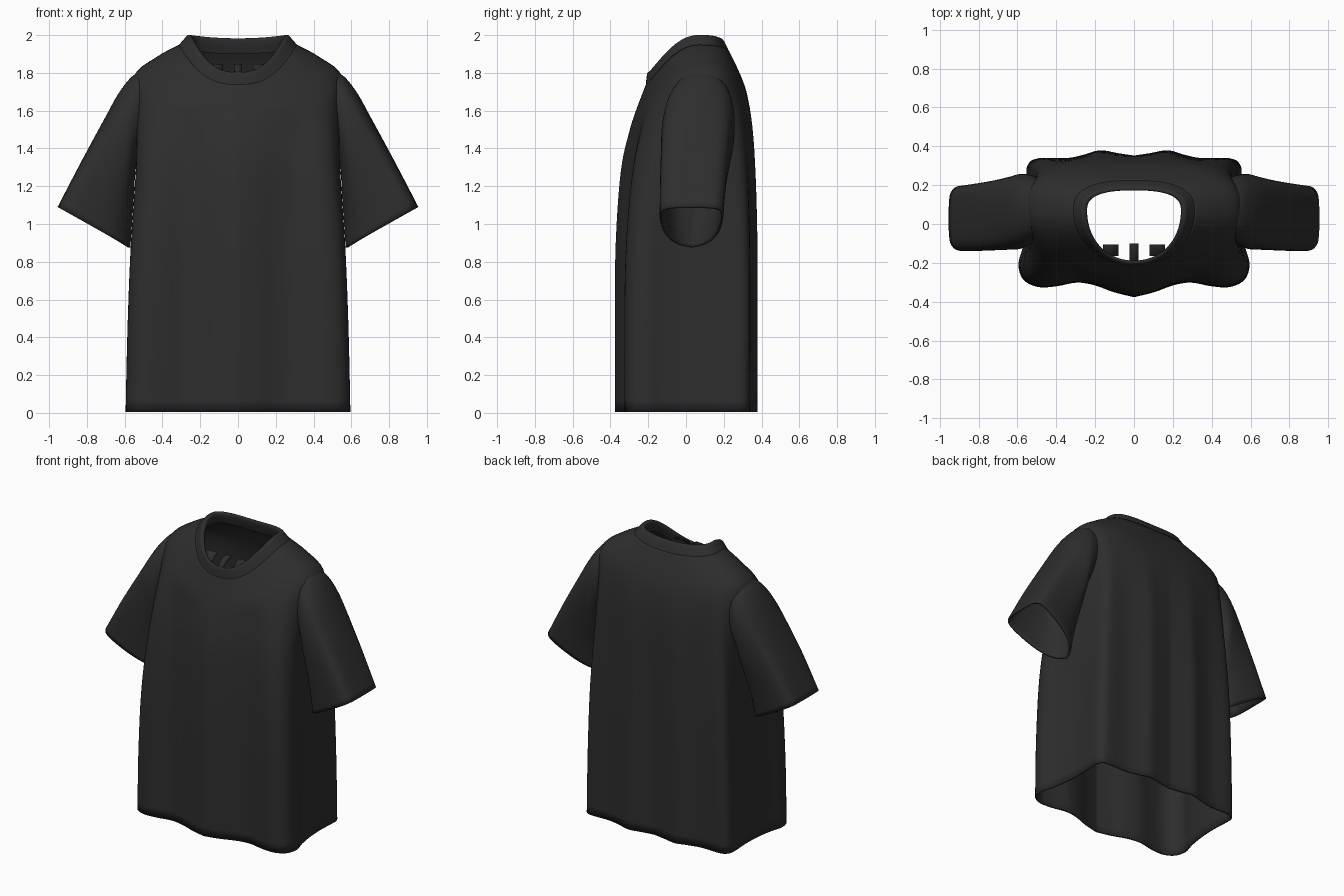
import bpy, math

if "Cube" in bpy.data.objects:
    bpy.data.objects.remove(bpy.data.objects["Cube"])

fabric = bpy.data.materials.new("charcoal fabric")
fabric.diffuse_color = (0.027, 0.027, 0.027, 1)
fabric.use_nodes = True
fabric.node_tree.nodes["Principled BSDF"].inputs["Base Color"].default_value = fabric.diffuse_color


def spline(pts, steps):
    """Catmull-Rom resampling of tuples of any length."""
    out = []
    for i in range(len(pts) - 1):
        p0, p1, p2 = pts[max(i - 1, 0)], pts[i], pts[i + 1]
        p3 = pts[min(i + 2, len(pts) - 1)]
        for s in range(steps):
            t = s / steps
            out.append(tuple(
                0.5 * (2 * b + (c - a) * t + (2 * a - 5 * b + 4 * c - d) * t * t
                       + (3 * b - a - 3 * c + d) * t ** 3)
                for a, b, c, d in zip(p0, p1, p2, p3)))
    return out + [tuple(pts[-1])]


def loft(name, rings, thickness=0.012, flip=False):
    n = len(rings[0])
    verts = [v for r in rings for v in r]
    faces = []
    for j in range(len(rings) - 1):
        for i in range(n):
            k = (i + 1) % n
            f = (j * n + i, j * n + k, (j + 1) * n + k, (j + 1) * n + i)
            faces.append(f[::-1] if flip else f)
    me = bpy.data.meshes.new(name)
    me.from_pydata(verts, [], faces)
    me.materials.append(fabric)
    ob = bpy.data.objects.new(name, me)
    bpy.context.collection.objects.link(ob)
    me.shade_smooth()
    if thickness:
        mod = ob.modifiers.new("cloth thickness", 'SOLIDIFY')
        mod.thickness = thickness
        mod.offset = -1
    return ob


def mirrored(half):
    return half + [(-x, y) for x, y in half[-2:0:-1]]


# Draped hem outline, front centre round to back centre (unit size)
hem = mirrored(spline([
    (0, -1), (.18, -.93), (.34, -.84), (.5, -.8), (.68, -.85), (.84, -.86),
    (.96, -.76), (1, -.55), (.96, -.3), (.93, 0), (.92, .35), (.93, .65),
    (.92, .82), (.84, .91), (.6, .91), (.44, .96), (.3, 1.02), (.15, .98),
    (0, .94)], 4))


def body_ring(w, front, back, yc, zf, zs, zb, k):
    """Outline blended (k) from draped hem to rounded neck shape."""
    ring = []
    for hx, hy in hem:
        a = math.atan2(hy, hx)
        c, s = math.cos(a), math.sin(a)
        p = 2.1 if s < 0 else 2.6
        r = (abs(c) ** p + abs(s) ** p) ** (-1 / p)
        x = hx + (c * r - hx) * k
        y = hy + (s * r - hy) * k
        t = min(1, abs(x)) ** (2.6 if y < 0 else 2)
        z = (zf if y < 0 else zb) * (1 - t) + zs * t
        ring.append((x * w, yc + y * ((yc - front) if y < 0 else (back - yc)), z))
    return ring


# Torso: half width, front y, back y, centre y, z front / side / back, roundness
torso = [
    (.595, -.375, .37, 0, .006, .006, .006, 0),
    (.585, -.377, .372, 0, .45, .45, .45, 0),
    (.572, -.372, .372, .01, .9, .9, .9, .08),
    (.56, -.345, .365, .03, 1.28, 1.3, 1.28, .35),
    (.562, -.30, .35, .06, 1.49, 1.6, 1.53, .7),
    (.55, -.265, .32, .08, 1.60, 1.785, 1.70, 1),
    (.43, -.235, .27, .08, 1.68, 1.885, 1.83, 1),
    (.31, -.212, .225, .07, 1.74, 1.95, 1.92, 1)]
loft("torso", [body_ring(*r) for r in spline(torso, 5)])

# Collar band, rolled over at the top edge
collar = [
    (.312, -.213, .226, .07, 1.737, 1.949, 1.917, 1),
    (.285, -.209, .206, .07, 1.775, 1.98, 1.96, 1),
    (.265, -.204, .19, .07, 1.80, 2.0, 1.98, 1),
    (.245, -.192, .174, .07, 1.802, 1.995, 1.98, 1),
    (.243, -.188, .176, .07, 1.78, 1.965, 1.95, 1),
    (.262, -.193, .19, .07, 1.735, 1.92, 1.90, 1)]
loft("collar", [body_ring(*r) for r in spline(collar, 3)], 0)

# Sleeves: flat-topped loop tapering to a fold under the arm
loop = mirrored(spline([(0, 1), (.45, .99), (.8, .94), (1, .74), (.99, .25), (.87, -.25),
                        (.66, -.63), (.36, -.88), (0, -1)], 4))
# top x, top z, bottom x, bottom z, front y, back y, roundness
sleeve = [
    (.49, 1.82, .47, 1.42, -.07, .235, 1),
    (.56, 1.782, .53, 1.34, -.11, .255, 1),
    (.63, 1.695, .545, 1.25, -.13, .258, .85),
    (.70, 1.57, .55, 1.16, -.135, .245, .55),
    (.83, 1.33, .56, 1.02, -.137, .215, .15),
    (.955, 1.09, .57, .875, -.137, .195, 0)]
for side, label in ((1, "right"), (-1, "left")):
    rings = []
    for tx, tz, bx, bz, yf, yb, k in spline(sleeve, 5):
        ring = []
        for u, v in loop:
            r = (abs(u) ** 2.2 + abs(v) ** 2.2) ** (-1 / 2.2)
            u, v = u + (u * r - u) * k, v + (v * r - v) * k
            h = (v + 1) / 2
            ring.append((side * (bx + (tx - bx) * h),
                         (yf + yb) / 2 + u * (yb - yf) / 2,
                         bz + (tz - bz) * h))
        rings.append(ring)
    loft(label + "_sleeve", rings, 0.012, side > 0)

# Small cloth tabs inside the front of the neck
for i, (x, w) in enumerate(((-.12, .04), (0, .022), (.12, .04))):
    y0, y1 = (-.19, -.10) if x == 0 else (-.165, -.105)
    rings = [[(x - w, y, z), (x + w, y, z), (x + w, y, z + .008), (x - w, y, z + .008)]
             for y, z in ((y0, 1.80), ((y0 + y1) / 2, 1.835), (y1, 1.84))]
    loft("neck_tab_%d" % (i + 1), rings, 0)
